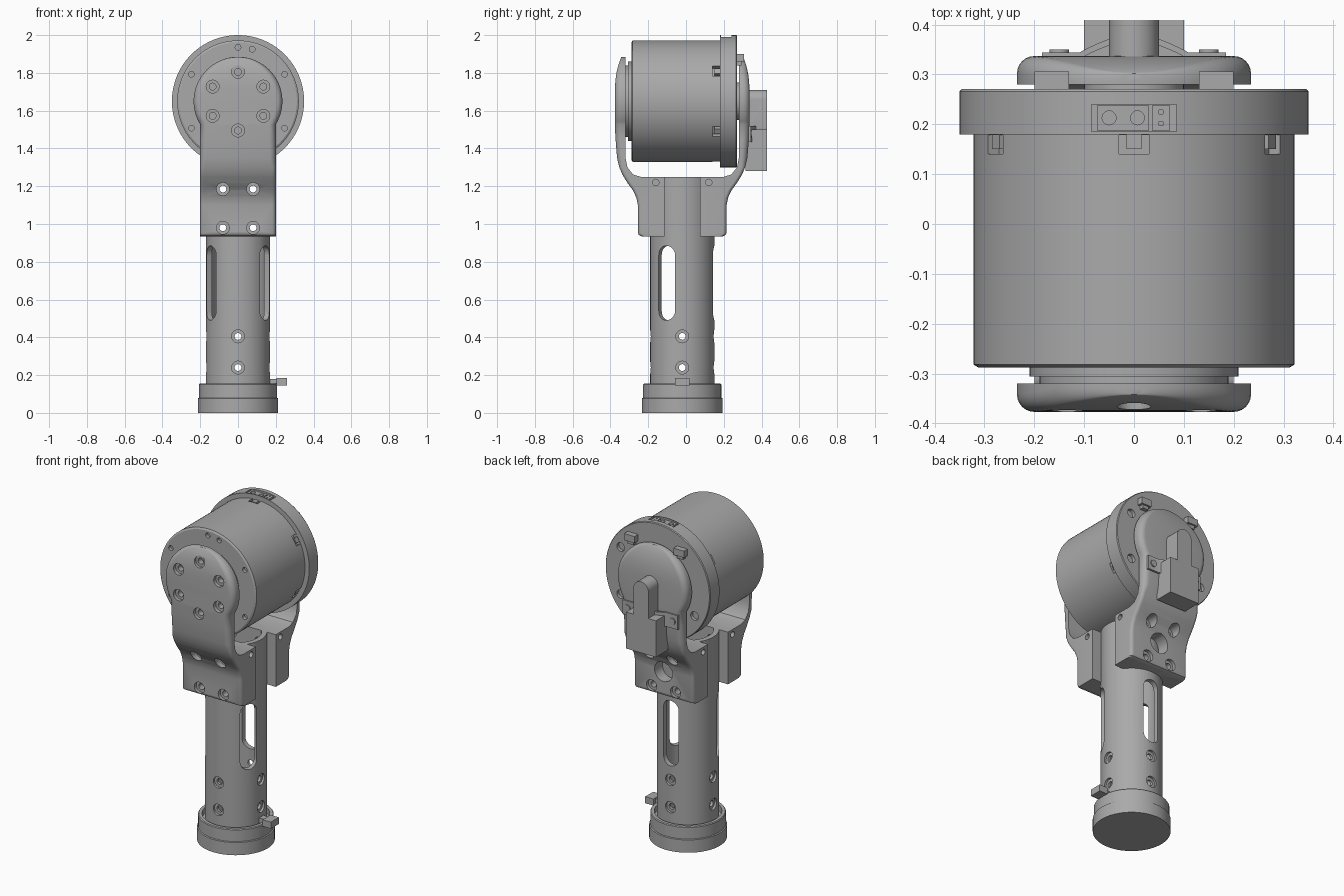
import bpy, bmesh
from math import sin, cos, pi, radians
from mathutils import Matrix, Vector

if "Cube" in bpy.data.objects:
    bpy.data.objects.remove(bpy.data.objects["Cube"])

grey = bpy.data.materials.new("plain grey")
grey.use_nodes = True
grey.diffuse_color = (0.4, 0.4, 0.4, 1)
grey.node_tree.nodes["Principled BSDF"].inputs["Base Color"].default_value = (0.4, 0.4, 0.4, 1)

MID = -0.02      # y of the tube axis
AXLE = 1.65      # height of the motor axis
X, Y, Z = Vector((1, 0, 0)), Vector((0, 1, 0)), Vector((0, 0, 1))


def frame(loc, out, up=Z):
    """Local z points out, local y points up."""
    m = Matrix((up.cross(out), up, out)).transposed().to_4x4()
    m.translation = loc
    return m


def add(bm, part, mat):
    """Clean a temporary mesh and append it to bm."""
    bmesh.ops.remove_doubles(part, verts=part.verts, dist=1e-5)
    bmesh.ops.recalc_face_normals(part, faces=part.faces)
    part.transform(mat)
    me = bpy.data.meshes.new("temp")
    part.to_mesh(me)
    part.free()
    bm.from_mesh(me)
    bpy.data.meshes.remove(me)


def lathe(bm, profile, mat=Matrix(), n=32, closed=False):
    part = bmesh.new()
    vs = [part.verts.new((r, 0, h)) for r, h in profile]
    pairs = list(zip(vs, vs[1:])) + ([(vs[-1], vs[0])] if closed else [])
    es = [part.edges.new(p) for p in pairs]
    bmesh.ops.spin(part, geom=vs + es, cent=(0, 0, 0), axis=Z, angle=2 * pi,
                   steps=n, use_merge=True)
    add(bm, part, mat)


def prism(bm, outline, h0, h1, mat=Matrix()):
    part = bmesh.new()
    f = part.faces.new([part.verts.new((x, y, h0)) for x, y in outline])
    ext = bmesh.ops.extrude_face_region(part, geom=[f])["geom"]
    moved = [v for v in ext if isinstance(v, bmesh.types.BMVert)]
    bmesh.ops.translate(part, verts=moved, vec=(0, 0, h1 - h0))
    add(bm, part, mat)


def rect(x0, x1, y0, y1):
    return [(x0, y0), (x1, y0), (x1, y1), (x0, y1)]


def stadium(r, z0, z1):
    arc = [radians(a) for a in range(0, 181, 15)]
    return ([(r * cos(a), z1 - r + r * sin(a)) for a in arc] +
            [(-r * cos(a), z0 + r - r * sin(a)) for a in arc])


def hole(bm, mat, bore=0.018, head=0.034, deep=0.25):
    """Stepped bolt hole, its shoulder at the frame origin."""
    lathe(bm, [(0, -deep), (bore, -deep), (bore, 0), (head, 0), (head, 0.2), (0, 0.2)], mat, 24)


def rod(bm, mat, r, h0, h1, n=24):
    lathe(bm, [(0, h0), (r, h0), (r, h1), (0, h1)], mat, n)


def finish(name, bm, cutter=None):
    def make(label, b):
        me = bpy.data.meshes.new(label)
        b.to_mesh(me)
        b.free()
        ob = bpy.data.objects.new(label, me)
        bpy.context.collection.objects.link(ob)
        return ob
    ob = make(name, bm)
    ob.data.materials.append(grey)
    bpy.ops.object.select_all(action='DESELECT')
    bpy.context.view_layer.objects.active = ob
    ob.select_set(True)
    if cutter:
        tool = make("cutter", cutter)
        tool.hide_render = True
        mod = ob.modifiers.new("holes", 'BOOLEAN')
        mod.operation, mod.solver, mod.object = 'DIFFERENCE', 'EXACT', tool
        bpy.ops.object.modifier_apply(modifier=mod.name)
        bpy.data.objects.remove(tool)
    bpy.ops.object.shade_smooth_by_angle(angle=radians(30))
    return ob


# base cup with a groove around the tube
bm = bmesh.new()
lathe(bm, [(0, 0), (.213, 0), (.213, .077), (.207, .08), (.207, .15), (.203, .155),
           (.185, .155), (.185, .12), (0, .12)], Matrix.Translation((0, MID, 0)), 64)
finish("base", bm)

# release tab
bm = bmesh.new()
prism(bm, rect(.165, .24, MID - .02, MID + .02), .15, .18)
prism(bm, rect(.205, .26, MID - .038, MID + .038), .145, .185)
finish("release_tab", bm)

# hollow tube with three long slots and bolt holes
bm, cut = bmesh.new(), bmesh.new()
lathe(bm, [(.14, .1), (.17, .1), (.17, 1.25), (.14, 1.25)],
      Matrix.Translation((0, MID, 0)), 64, closed=True)
for a in (90, 210, 330):
    out = Vector((cos(radians(a)), sin(radians(a)), 0))
    prism(cut, stadium(.05, .49, .885), .08, .25, frame((0, MID, 0), out))
for out in (X, -X, Y, -Y):
    for z in (.24, .405):
        hole(cut, frame(Vector((0, MID, z)) + out * .155, out), deep=.1)
for x in (-.08, .08):
    for z in (.98, 1.185):
        rod(cut, frame((x, MID, z), Y), .018, -.3, .3)
finish("tube", bm, cut)


# bracket arms: rounded sections stacked upwards
def bracket(name, s):
    # height, outer distance, inner distance
    side = [(.935, .215, .095), (.942, .23, .095), (.955, .235, .095), (1.10, .235, .095),
            (1.14, .243, .095), (1.18, .262, .095), (1.215, .288, .095), (1.25, .31, .095),
            (1.25, .31, .22), (1.262, .317, .26), (1.30, .333, .29), (1.35, .345, .30),
            (1.45, .353, .30)]
    rows = [(z, o, i, .2) for z, o, i in side]
    for k in range(25):
        t = radians(-31.7 + k * 117 / 24)
        rows.append((AXLE + .235 * sin(t), .357 - .035 * max(0, sin(t)) ** 3, .30,
                     .235 * cos(t)))
    part, rings = bmesh.new(), []
    for z, o, i, w in rows:
        r = min(.035 if z > 1.3 else .02, w * .9, (o - i) * .8)
        arc = [radians(a) for a in range(0, 91, 15)]
        half = [(w, i)] + [(w - r + r * cos(a), o - r + r * sin(a)) for a in arc]
        pts = half + [(-x, d) for x, d in reversed(half)]
        rings.append([part.verts.new((x, MID + s * d, z)) for x, d in pts])
    for a, b in zip(rings, rings[1:]):
        for k in range(len(a)):
            j = (k + 1) % len(a)
            part.faces.new((a[k], a[j], b[j], b[k]))
    part.faces.new(rings[0])
    part.faces.new(rings[-1])
    bm, cut = bmesh.new(), bmesh.new()
    add(bm, part, Matrix())
    out = Y * s
    for x in (-.08, .08):
        for z in (.98, 1.185):
            hole(cut, frame((x, MID + s * .215, z), out))
    for sx in (-1, 1):      # small side pins
        rod(cut, frame((sx * .2, MID + s * .14, 1.22), X * sx), .017, -.03, .05)
    if s < 0:               # ring of motor bolts
        for a in range(30, 390, 60):
            a = radians(a)
            hole(cut, frame((.155 * cos(a), MID - .335, AXLE + .155 * sin(a)), out))
    else:                   # cable keyhole, channel and round opening
        prism(cut, stadium(.05, 1.46, 1.71), .25, .45, frame((0, MID, 0), out))
        prism(cut, rect(-.1, .1, 1.28, 1.5), .335, .45, frame((0, MID, 0), out))
        rod(cut, frame((0, MID, 1.085), out), .06, .05, .4, 32)
    finish(name, bm, cut)


bracket("front_bracket", -1)
bracket("back_bracket", 1)

# motor body with front step rings, screw holes and rim notches
axis = frame((0, 0, AXLE), Y)
bm, cut, tabs = bmesh.new(), bmesh.new(), bmesh.new()
lathe(bm, [(0, -.321), (.19, -.321), (.19, -.306), (.21, -.306), (.21, -.288), (.312, -.288),
           (.322, -.282), (.322, .19), (0, .19)], axis, 96)
spots = [(.285 * cos(radians(a)), .285 * sin(radians(a))) for a in range(30, 390, 60)]
for x, z in spots + [(.075, .275)]:
    rod(cut, frame((x, -.288, AXLE + z), -Y), .015, -.02, .05, 16)
for a in range(0, 360, 60):
    out = Vector((sin(radians(a)), 0, cos(radians(a))))
    m = frame((0, 0, AXLE), out, Y)
    prism(cut, rect(-.03, .03, .14, .179), .295, .4, m)
    prism(tabs, rect(-.015, .015, .15, .18), .29, .32, m)
finish("motor_body", bm, cut)
finish("rim_tabs", tabs)

# rear flange with connector pocket and screw recesses
bm, cut = bmesh.new(), bmesh.new()
lathe(bm, [(0, .18), (.35, .18), (.35, .266), (.346, .271), (.1, .271), (.1, .283), (0, .283)],
      axis, 96)
prism(cut, rect(-.085, .085, .186, .24), 1.97, 2.1)
for k in (0, 3, 4, 5):
    x, z = spots[k]
    rod(cut, frame((x, .271, AXLE + z), Y), .026, -.02, .05)
finish("rear_flange", bm, cut)

# power connector in the pocket
bm, cut = bmesh.new(), bmesh.new()
prism(bm, rect(-.074, .03, .188, .238), 1.95, 1.99)
prism(bm, rect(.036, .072, .188, .238), 1.95, 1.99)
for x in (-.05, .007):
    lathe(cut, [(0, 1.972), (.014, 1.972), (.014, 2.02), (0, 2.02)],
          Matrix.Translation((x, .213, 0)), 20)
for y in (.202, .225):
    prism(cut, rect(.05, .058, y - .004, y + .004), 1.97, 2.02)
finish("power_connector", bm, cut)

# plugs on the flange face
bm = bmesh.new()
for s in (-1, 1):
    prism(bm, rect(s * .13, s * .2, .265, .306), 1.86, 1.9)
    prism(bm, rect(s * .145, s * .185, .265, .295), 1.84, 1.87)
finish("flange_plugs", bm)

# arched cable clip with two screws
bm = bmesh.new()
top = [(-.185, .344)]
top += [(x, .344 + .036 * cos(pi * x / .22)) for x in [-.11 + .22 * k / 16 for k in range(17)]]
top.append((.185, .344))
prism(bm, top + [(x, y - .013) for x, y in reversed(top)], 1.435, 1.52)
for x in (-.15, .15):
    rod(bm, frame((x, .344, 1.478), Y), .02, -.03, .006)
finish("cable_clip", bm)
